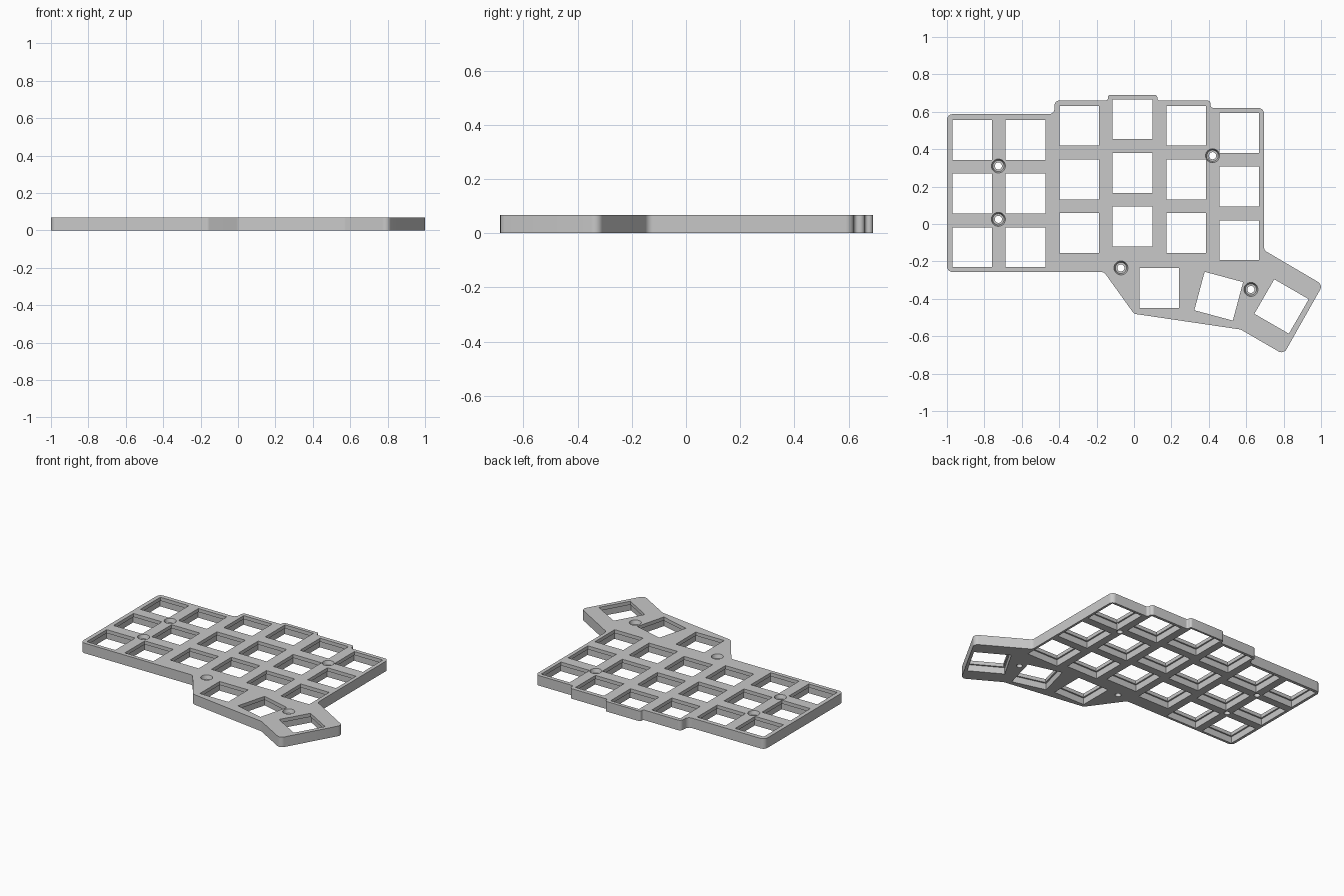
import bpy
import bmesh
from math import radians, tan, sin
from mathutils import Vector, Matrix

THICK = 0.068     # plate height
LIP = 0.024       # thickness of the lip around each key opening
KEY = 0.213       # key opening width
STEP = 0.01       # how far the underside pocket is set back
PITCH = 0.287

if "Cube" in bpy.data.objects:
    bpy.data.objects.remove(bpy.data.objects["Cube"], do_unlink=True)

grey = bpy.data.materials.new("plate grey")
grey.use_nodes = True
colour = (0.58, 0.58, 0.58, 1)
grey.diffuse_color = colour
grey.node_tree.nodes["Principled BSDF"].inputs["Base Color"].default_value = colour


def make_object(name, bm):
    bmesh.ops.recalc_face_normals(bm, faces=bm.faces)
    mesh = bpy.data.meshes.new(name)
    bm.to_mesh(mesh)
    bm.free()
    mesh.materials.append(grey)
    obj = bpy.data.objects.new(name, mesh)
    bpy.context.collection.objects.link(obj)
    return obj


def rounded(corners, steps=6):
    """Replace each (x, y, radius) corner with a tangent arc."""
    path = []
    for i, (x, y, r) in enumerate(corners):
        p = Vector((x, y))
        a = (Vector(corners[i - 1][:2]) - p).normalized()
        b = (Vector(corners[(i + 1) % len(corners)][:2]) - p).normalized()
        half = a.angle(b) / 2
        centre = p + (a + b).normalized() * r / sin(half)
        start = p + a * r / tan(half) - centre
        end = p + b * r / tan(half) - centre
        path += [centre + start.lerp(end, k / steps).normalized() * r
                 for k in range(steps + 1)]
    return path


# Outline of the plate: x, y and corner radius, clockwise from the back right corner
outline = [
    (-1, 0.587, 0.03), (-0.425, 0.587, 0.03), (-0.425, 0.66, 0.025),
    (-0.14, 0.66, 0.012), (-0.14, 0.69, 0.014), (0.125, 0.69, 0.014),
    (0.125, 0.66, 0.012), (0.41, 0.66, 0.018), (0.41, 0.62, 0.015),
    (0.695, 0.62, 0.03), (0.695, -0.14, 0.03), (1.01, -0.325, 0.03),
    (0.80, -0.697, 0.03), (0.57, -0.564, 0.03), (0, -0.48, 0.03),
    (-0.16, -0.257, 0.03), (-1, -0.257, 0.03),
]
bm = bmesh.new()
base = bm.faces.new([bm.verts.new((p.x, p.y, 0)) for p in rounded(outline)])
top = bmesh.ops.extrude_face_region(bm, geom=[base])["geom"]
bmesh.ops.translate(bm, vec=(0, 0, THICK),
                    verts=[v for v in top if isinstance(v, bmesh.types.BMVert)])
plate = make_object("keyboard_plate", bm)

# Key positions: six staggered columns of three, then a fanned thumb cluster
columns = [(-0.865, 0.45), (-0.58, 0.45), (-0.293, 0.525),
           (-0.008, 0.56), (0.279, 0.525), (0.563, 0.487)]
keys = [(x, y - row * PITCH, 0) for x, y in columns for row in range(3)]
keys += [(0.135, -0.343, 0), (0.453, -0.386, -15), (0.789, -0.441, -30)]
screws = [(-0.725, 0.31), (-0.725, 0.025), (-0.07, -0.235), (0.42, 0.365), (0.625, -0.35)]


def box_cutter(name, size, low, high):
    bm = bmesh.new()
    for x, y, turn in keys:
        place = (Matrix.Translation((x, y, (low + high) / 2))
                 @ Matrix.Rotation(radians(turn), 4, 'Z')
                 @ Matrix.Diagonal((size, size, high - low, 1)))
        bmesh.ops.create_cube(bm, size=1, matrix=place)
    return make_object(name, bm)


def round_cutter(name, r_low, r_high, low, high):
    bm = bmesh.new()
    for x, y in screws:
        bmesh.ops.create_cone(bm, cap_ends=True, segments=32, radius1=r_low, radius2=r_high,
                              depth=high - low,
                              matrix=Matrix.Translation((x, y, (low + high) / 2)))
    return make_object(name, bm)


# Key openings, wider pockets underneath, screw holes and their head recesses
cutters = [
    box_cutter("key_opening_cutter", KEY, -0.05, THICK + 0.05),
    box_cutter("underside_pocket_cutter", KEY + 2 * STEP, -0.05, THICK - LIP),
    round_cutter("screw_hole_cutter", 0.019, 0.019, -0.05, THICK + 0.05),
    round_cutter("screw_head_cutter", 0.03, 0.038, THICK - 0.026, THICK + 0.002),
]
bpy.context.view_layer.objects.active = plate
for cutter in cutters:
    cutter.hide_render = True
    mod = plate.modifiers.new(cutter.name, 'BOOLEAN')
    mod.operation = 'DIFFERENCE'
    mod.solver = 'EXACT'
    mod.object = cutter
    bpy.ops.object.modifier_apply(modifier=mod.name)
    bpy.data.objects.remove(cutter, do_unlink=True)

# Smooth the rounded corners while keeping the edges crisp
bpy.ops.object.select_all(action='DESELECT')
plate.select_set(True)
bpy.ops.object.shade_smooth_by_angle(angle=radians(30))
